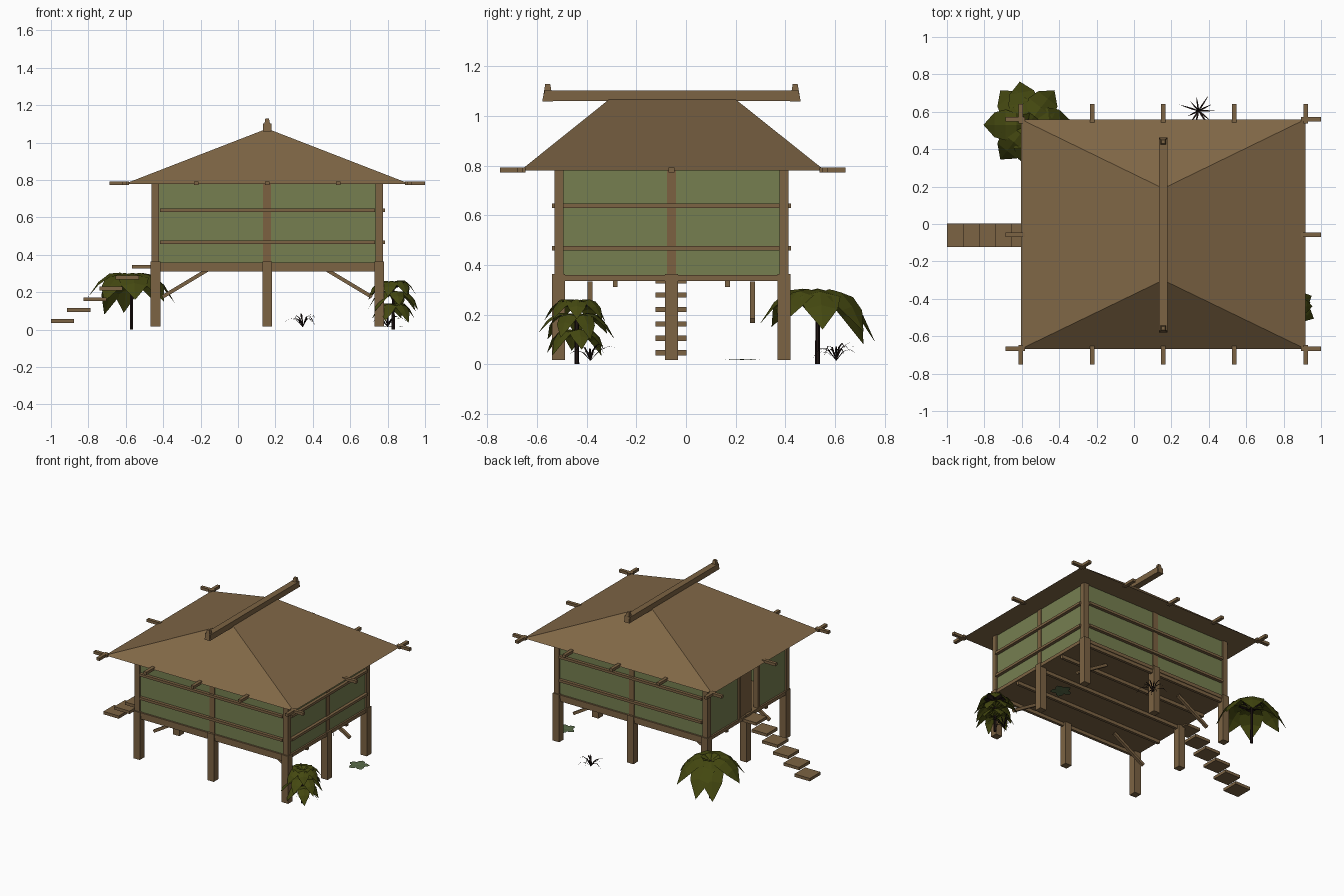
import bpy, bmesh, math, random
from mathutils import Vector, Matrix

if "Cube" in bpy.data.objects:
    bpy.data.objects.remove(bpy.data.objects["Cube"])

random.seed(4)


def material(name, rgb):
    m = bpy.data.materials.new(name)
    lin = [((c / 255 + 0.055) / 1.055) ** 2.4 if c > 10 else c / 255 / 12.92 for c in rgb]
    m.diffuse_color = (*lin, 1)
    m.use_nodes = True
    m.node_tree.nodes["Principled BSDF"].inputs["Base Color"].default_value = m.diffuse_color
    return m


THATCH = material("thatch brown", (128, 103, 70))
WOOD = material("timber brown", (124, 99, 67))
STRIP = material("red brown", (124, 97, 65))
GREEN = material("wall green", (118, 127, 80))
LEAF = material("olive leaf", (68, 72, 16))
DARK = material("dark stem", (30, 20, 18))
PAD = material("pale ground leaf", (88, 106, 72))


def add(name, bm, mat):
    me = bpy.data.meshes.new(name)
    bm.to_mesh(me)
    bm.free()
    me.materials.append(mat)
    ob = bpy.data.objects.new(name, me)
    bpy.context.collection.objects.link(ob)
    return ob


def boxes(name, mat, items):
    """Each item is x0, x1, y0, y1, z0, z1."""
    bm = bmesh.new()
    for x0, x1, y0, y1, z0, z1 in items:
        m = Matrix.Translation(((x0 + x1) / 2, (y0 + y1) / 2, (z0 + z1) / 2)) @ \
            Matrix.Diagonal((x1 - x0, y1 - y0, z1 - z0, 1))
        bmesh.ops.create_cube(bm, size=1, matrix=m)
    return add(name, bm, mat)


def around(cx, cy, rx, ry, z0, z1):
    return (cx - rx, cx + rx, cy - ry, cy + ry, z0, z1)


# House outline
CX, CY = 0.156, -0.058
X0, X1, Y0, Y1 = -0.463, 0.775, -0.53, 0.412
EX0, EX1, EY0, EY1, EZ = -0.605, 0.917, -0.668, 0.56, 0.78

# Hipped roof
bm = bmesh.new()
a, b, c, d = [bm.verts.new((x, y, EZ)) for x, y in
              ((EX0, EY0), (EX1, EY0), (EX1, EY1), (EX0, EY1))]
r0, r1 = bm.verts.new((CX, -0.30, 1.075)), bm.verts.new((CX, 0.19, 1.075))
for f in ((a, b, r0), (b, c, r1, r0), (c, d, r1), (d, a, r0, r1), (d, c, b, a)):
    bm.faces.new(f)
add("hip_roof", bm, THATCH)

# Ridge beam with tapered end caps
boxes("ridge_beam", WOOD, [(CX - 0.023, CX + 0.023, -0.57, 0.455, 1.06, 1.102)])
bm = bmesh.new()
for y in (-0.557, 0.44):
    m = Matrix.Translation((CX, y, 1.094)) @ Matrix.Rotation(math.pi / 4, 4, 'Z')
    bmesh.ops.create_cone(bm, cap_ends=True, segments=4, radius1=0.031, radius2=0.014,
                          depth=0.07, matrix=m)
add("ridge_end_caps", bm, WOOD)

# Eave pegs along all four edges
pegs = []
for i in range(5):
    x = EX0 + (EX1 - EX0) * i / 4
    for y in (EY0 - 0.03, EY1 + 0.03):
        pegs.append(around(x, y, 0.012, 0.052, 0.773, 0.793))
for y in (EY0, CY, EY1):
    for x in (EX0 - 0.03, EX1 + 0.03):
        pegs.append(around(x, y, 0.053, 0.012, 0.773, 0.793))
boxes("eave_pegs", WOOD, pegs)

# Stilts: eight around the edge
stilts = []
for x in (X0 + 0.022, CX, X1 - 0.02):
    for y in (Y0 + 0.017, CY, Y1 - 0.018):
        if (x, y) != (CX, CY):
            stilts.append(around(x, y, 0.026, 0.026, 0.018, 0.364))
boxes("stilts", WOOD, stilts)

# Floor, joists and corner braces
boxes("floor", WOOD, [(X0, X1, Y0, Y1, 0.335, 0.36)])
boxes("floor_joists", WOOD, [(X0 + 0.01, X1 - 0.01, y - 0.01, y + 0.01, 0.311, 0.337)
                             for y in (Y0 + 0.015, -0.285, CY, 0.168, Y1 - 0.015)])
bm = bmesh.new()
for s in (-1, 1):
    for y in (-0.387, 0.268):
        p, q = Vector((CX + s * 0.56, y, 0.175)), Vector((CX + s * 0.31, y, 0.325))
        rot = (q - p).to_track_quat('Z', 'Y').to_matrix().to_4x4()
        m = Matrix.Translation((p + q) / 2) @ rot @ Matrix.Diagonal((0.02, 0.02, (q - p).length, 1))
        bmesh.ops.create_cube(bm, size=1, matrix=m)
add("braces", bm, WOOD)

# Walls, with a doorway on the left side
W, T, ZW = 0.012, 0.02, 0.782
DY0, DY1, DZ = -0.18, 0.04, 0.74
boxes("walls", GREEN, [
    (X0 + W, X1 - W, Y0 + W, Y0 + W + T, 0.355, ZW),
    (X0 + W, X1 - W, Y1 - W - T, Y1 - W, 0.355, ZW),
    (X1 - W - T, X1 - W, Y0 + W, Y1 - W, 0.355, ZW),
    (X0 + W, X0 + W + T, Y0 + W, DY0, 0.355, ZW),
    (X0 + W, X0 + W + T, DY1, Y1 - W, 0.355, ZW),
    (X0 + W, X0 + W + T, DY0, DY1, DZ, ZW)])
boxes("wall_corner_posts", WOOD, [around(x, y, 0.02, 0.018, 0.355, ZW)
                                  for x in (X0 + 0.02, X1 - 0.02)
                                  for y in (Y0 + 0.018, Y1 - 0.018)])
boxes("wall_middle_strips", STRIP, [
    (CX - 0.021, CX + 0.021, Y0 + W - 0.006, Y0 + W + 0.004, 0.36, ZW),
    (CX - 0.021, CX + 0.021, Y1 - W - 0.004, Y1 - W + 0.006, 0.36, ZW),
    (X1 - W - 0.004, X1 - W + 0.006, CY - 0.018, CY + 0.018, 0.36, ZW)])
rails = []
for z in (0.467, 0.638):
    rails += [(X0 + 0.045, X1 - 0.043, Y0 - 0.01, Y0 + 0.015, z - 0.009, z + 0.009),
              (X0 + 0.045, X1 - 0.043, Y1 - 0.015, Y1 + 0.01, z - 0.009, z + 0.009),
              (X1 - 0.015, X1 + 0.01, Y0 + 0.035, Y1 - 0.035, z - 0.009, z + 0.009)]
boxes("wall_rails", WOOD, rails)

# Door frame and half-open door leaf
boxes("door_frame", WOOD, [
    (X0, X0 + 0.036, DY0 - 0.012, DY0 + 0.012, 0.355, DZ),
    (X0, X0 + 0.036, DY1 - 0.012, DY1 + 0.012, 0.355, DZ),
    (X0, X0 + 0.036, DY0 - 0.012, DY1 + 0.012, DZ - 0.012, DZ + 0.012)])
boxes("door", STRIP, [(X0 + 0.012, X0 + 0.024, -0.11, DY1, 0.358, DZ - 0.01)])

# Six floating steps up to the door
boxes("steps", WOOD, [(-1 + 0.0865 * i, -0.876 + 0.0865 * i, -0.122, 0.002,
                       0.036 + 0.058 * i, 0.057 + 0.058 * i) for i in range(6)])


def leaf(bm, base, yaw, length, width, rise, drop, shape=(0.15, 0.75, 1, 0.8, 0), fold=0.12):
    """Folded leaf that arches up by rise and ends drop below its base."""
    yaw = math.radians(yaw)
    out, side = Vector((math.cos(yaw), math.sin(yaw), 0)), Vector((-math.sin(yaw), math.cos(yaw), 0))
    rows, n = [], len(shape) - 1
    for i, s in enumerate(shape):
        t = i / n
        z = 4 * rise * t * (1 - t) - drop * t * t
        mid = Vector(base) + out * length * t + Vector((0, 0, z))
        w = side * width / 2 * s
        dz = Vector((0, 0, -fold * width * s))
        rows.append([mid] if s == 0 else [mid + w + dz, mid, mid - w + dz])
    rows = [[bm.verts.new(p) for p in r] for r in rows]
    for r, q in zip(rows, rows[1:]):
        for k in (0, 1):
            if len(q) == 1:
                bm.faces.new((r[k], r[k + 1], q[0]))
            else:
                bm.faces.new((r[k], r[k + 1], q[k + 1], q[k]))


def stem(name, x, y, r, h):
    bm = bmesh.new()
    bmesh.ops.create_cone(bm, cap_ends=True, segments=6, radius1=r, radius2=r * 0.8, depth=h,
                          matrix=Matrix.Translation((x, y, h / 2)))
    add(name, bm, DARK)


# Broad-leaf plant at the back left
stem("broad_plant_stem", -0.57, 0.53, 0.01, 0.275)
bm = bmesh.new()
for yaw, drop in ((5, 0.13), (52, 0.14), (100, 0.18), (128, 0.19), (180, 0.10),
                  (232, 0.12), (275, 0.11), (318, 0.12)):
    leaf(bm, (-0.57, 0.53, 0.27), yaw, 0.235, 0.165, 0.055, drop)
add("broad_plant_leaves", bm, LEAF)
bm = bmesh.new()
for i in range(5):
    leaf(bm, (-0.57, 0.53, 0.265), i * 72 + 20, 0.09, 0.07, 0.02, -0.02)
add("broad_plant_heart", bm, DARK)

# Bushy plant at the front right
stem("bushy_plant_stem", 0.83, -0.44, 0.01, 0.24)
bm = bmesh.new()
for z, n, length, off in ((0.235, 7, 0.145, 0), (0.18, 7, 0.155, 25), (0.115, 6, 0.125, 10)):
    for i in range(n):
        leaf(bm, (0.83, -0.44, z), off + i * 360 / n, length * random.uniform(0.8, 1.05), 0.085,
             0.04, random.uniform(0.05, 0.085))
add("bushy_plant_leaves", bm, LEAF)
bm = bmesh.new()
for i in range(6):
    leaf(bm, (0.83, -0.44, 0.22), i * 60 + 15, 0.08, 0.06, 0.015, -0.035)
add("bushy_plant_heart", bm, DARK)

# Grass tufts
for name, x, y in (("back_grass", 0.345, 0.605), ("front_grass", 0.80, -0.385)):
    bm = bmesh.new()
    for i in range(11):
        leaf(bm, (x, y, 0.016), i * 33 + random.uniform(-10, 10), random.uniform(0.06, 0.125),
             0.009, random.uniform(0.03, 0.06), random.uniform(-0.05, 0.0), (0.6, 1, 0.6, 0))
    add(name, bm, DARK)

# Flat ground leaves beside the house
bm = bmesh.new()
for i in range(5):
    leaf(bm, (0.815, 0.225, 0.018), i * 72 + 30, 0.075, 0.055, 0.003, 0, fold=0.02)
add("ground_leaves", bm, PAD)
